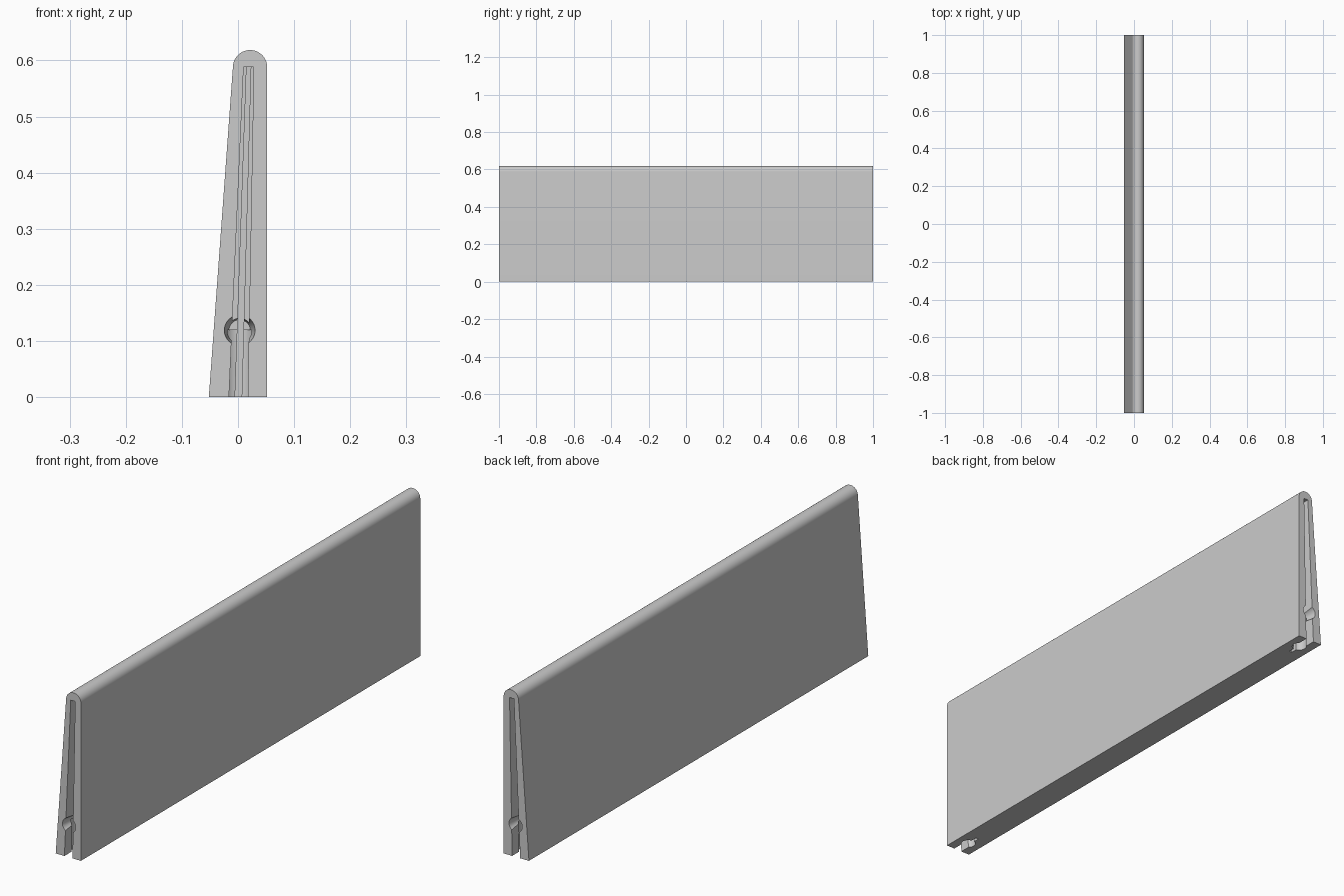
import bpy, bmesh, math
from mathutils import Matrix

if "Cube" in bpy.data.objects:
    bpy.data.objects.remove(bpy.data.objects["Cube"])

GREY = (0.6, 0.6, 0.6, 1)
grey = bpy.data.materials.new("plain grey")
grey.use_nodes = True
grey.diffuse_color = GREY
grey.node_tree.nodes["Principled BSDF"].inputs["Base Color"].default_value = GREY


def make_object(name, bm):
    bmesh.ops.recalc_face_normals(bm, faces=bm.faces)
    mesh = bpy.data.meshes.new(name)
    bm.to_mesh(mesh)
    bm.free()
    mesh.materials.append(grey)
    ob = bpy.data.objects.new(name, mesh)
    bpy.context.collection.objects.link(ob)
    return ob


def prism(name, outline, y0, y1):
    """Extrude an x-z outline along y."""
    bm = bmesh.new()
    face = bm.faces.new([bm.verts.new((x, y0, z)) for x, z in outline])
    moved = bmesh.ops.extrude_face_region(bm, geom=[face])["geom"]
    bmesh.ops.translate(bm, vec=(0, y1 - y0, 0),
                        verts=[v for v in moved if isinstance(v, bmesh.types.BMVert)])
    return make_object(name, bm)


def cone(name, r1, r2, depth, matrix):
    bm = bmesh.new()
    bmesh.ops.create_cone(bm, cap_ends=True, segments=32, radius1=r1, radius2=r2,
                          depth=depth, matrix=matrix)
    return make_object(name, bm)


def cut(target, cutter):
    mod = target.modifiers.new("cut", "BOOLEAN")
    mod.operation, mod.solver, mod.object = "DIFFERENCE", "EXACT", cutter
    bpy.context.view_layer.objects.active = target
    bpy.ops.object.modifier_apply(modifier=mod.name)
    bpy.data.objects.remove(cutter)


def slot(half_low, half_high):
    """Tapered slot outline that follows the leaning centre line."""
    low = -0.02
    return [(-half_low, low), (half_low, low),
            (0.019 + half_high, 0.588), (0.019 - half_high, 0.588)]


# Wedge panel with a rounded top edge
TOP, CENTRE, R = 0.588, 0.0215, 0.0305
outline = [(-0.052, 0), (0.052, 0)]
for i in range(25):
    a = math.radians(176) * i / 24
    outline.append((CENTRE + R * math.cos(a), TOP + R * math.sin(a)))
panel = prism("wedge_panel", outline, -1, 1)

# Mouth slot, narrow inner slot, upright bore and round socket at each end
for s in (-1, 1):
    cut(panel, prism("mouth_slot", slot(0.017, 0.009), s * 0.95, s * 1.02))
    cut(panel, prism("inner_slot", slot(0.006, 0.0038), s * 0.89, s * 0.97))
    cut(panel, cone("upright_bore", 0.026, 0.026, 0.16,
                    Matrix.Translation((0.001, s * 0.94, 0.04))))
    cut(panel, cone("round_socket", 0.019, 0.028, 0.075,
                    Matrix.Translation((0.003, s * 0.9675, 0.119))
                    @ Matrix.Rotation(-s * math.pi / 2, 4, "X")))

bpy.ops.object.select_all(action="DESELECT")
panel.select_set(True)
bpy.context.view_layer.objects.active = panel
bpy.ops.object.shade_smooth_by_angle(angle=math.radians(30))
